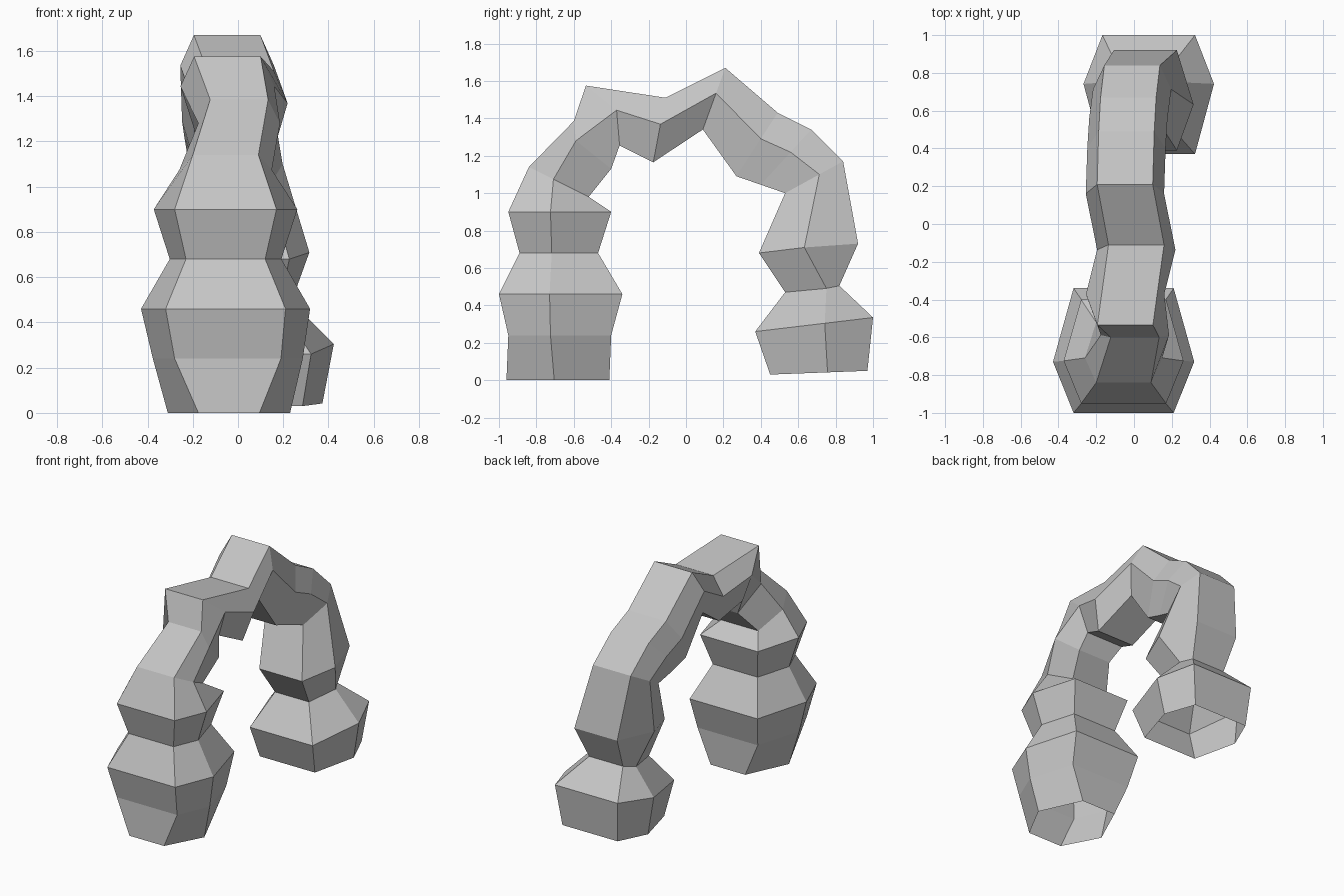
import bpy
import bmesh
from mathutils import Vector

default_cube = bpy.data.objects.get("Cube")
if default_cube:
    bpy.data.objects.remove(default_cube, do_unlink=True)


def make_material(name, colour):
    material = bpy.data.materials.new(name)
    material.use_nodes = True
    material.diffuse_color = colour
    material.node_tree.nodes["Principled BSDF"].inputs["Base Color"].default_value = colour
    return material


# Each section: outer y, outer z, inner y, inner z, centre x, half width
front_leg = [
    (-.96, 0, -.41, 0, -.04, .135),
    (-.95, .24, -.40, .24, -.045, .235),
    (-1, .46, -.34, .46, -.055, .265),
    (-.89, .68, -.47, .68, -.055, .175),
    (-.95, .9, -.40, .9, -.055, .225),
]
span = [
    (-.84, 1.14, -.52, .98, -.055, .145),
    (-.60, 1.385, -.40, 1.13, .005, .128),
    (-.535, 1.575, -.355, 1.255, -.047, .147),
    (-.11, 1.51, -.175, 1.165, .012, .147),
    (.21, 1.67, .09, 1.34, -.048, .147),
    (.49, 1.43, .27, 1.09, -.04, .147),
    (.67, 1.34, .40, 1.045, -.03, .147),
    (.84, 1.17, .53, 1, -.01, .147),
]
back_leg = [
    (.92, .73, .39, .68, .06, .167),
    (.82, .505, .53, .47, .05, .132),
    (1, .335, .37, .26, .078, .245),
    (.97, .05, .45, .03, .07, .215),
]

# Uneven side ridges: section index to a lengthwise shift or extra flare
ridge_shift = {0: .03, 6: -.07, 7: .09, 13: -.07, 14: .05}
ridge_flare = {0: .08, 13: .02}


def add_section(bm, index, section):
    """One six-sided cross-section: flat outside, flat inside, a ridge on each side."""
    outer_y, outer_z, inner_y, inner_z, centre, half = section
    outer = Vector((centre, outer_y, outer_z))
    inner = Vector((centre, inner_y, inner_z))
    ridge = outer.lerp(inner, .41)
    ridge.y += ridge_shift.get(index, 0)
    side = Vector((half, 0, 0))
    ridge_side = Vector((half * 1.41 + ridge_flare.get(index, 0), 0, 0))
    corners = (outer - side, outer + side, ridge + ridge_side,
               inner + side, inner - side, ridge - ridge_side)
    return [bm.verts.new(corner) for corner in corners]


def build_arch(name, sections, material):
    """Skin the sections into a faceted tube that is open at both feet."""
    bm = bmesh.new()
    rings = [add_section(bm, i, section) for i, section in enumerate(sections)]
    for lower, upper in zip(rings, rings[1:]):
        for i in range(len(lower)):
            j = (i + 1) % len(lower)
            bm.faces.new((lower[i], lower[j], upper[j], upper[i]))
    bmesh.ops.recalc_face_normals(bm, faces=bm.faces)
    mesh = bpy.data.meshes.new(name)
    bm.to_mesh(mesh)
    bm.free()
    mesh.materials.append(material)
    arch = bpy.data.objects.new(name, mesh)
    bpy.context.collection.objects.link(arch)
    return arch


# Stone arch
stone = make_material("stone_grey", (.56, .56, .56, 1))
build_arch("rock_arch", front_leg + span + back_leg, stone)
